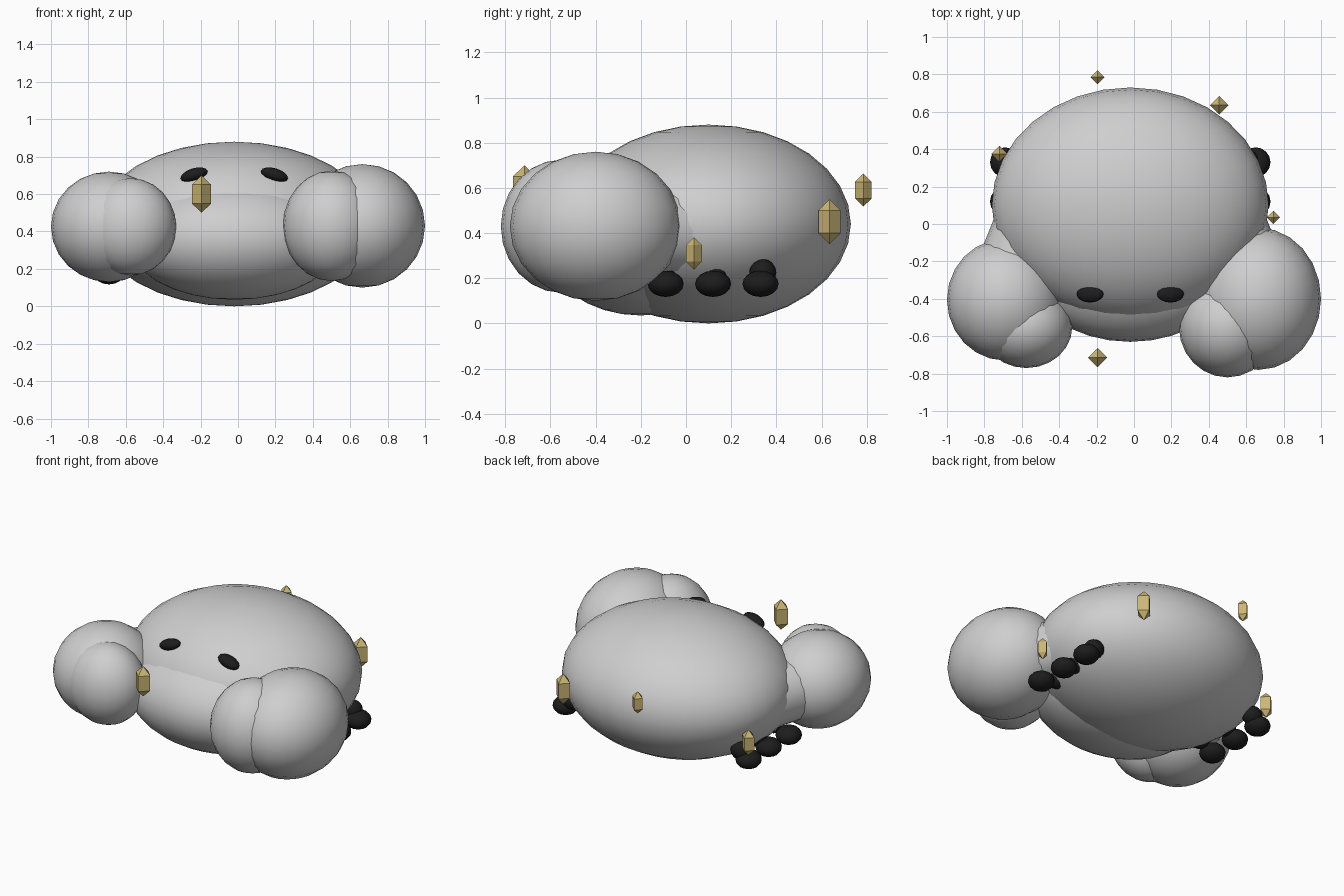
import bpy
import math
from mathutils import Vector

cube = bpy.data.objects.get("Cube")
if cube:
    bpy.data.objects.remove(cube, do_unlink=True)

MID = -0.02  # x of the body's mirror plane


def material(name, color, roughness=0.6):
    mat = bpy.data.materials.new(name)
    mat.use_nodes = True
    mat.diffuse_color = (*color, 1)
    bsdf = mat.node_tree.nodes["Principled BSDF"]
    bsdf.inputs["Base Color"].default_value = (*color, 1)
    bsdf.inputs["Roughness"].default_value = roughness
    return mat


shell = material("pale grey", (0.62, 0.62, 0.62))
black = material("black", (0.012, 0.012, 0.012))
gold = material("gold", (0.6, 0.47, 0.18))


def finish(name, mat, smooth=True):
    obj = bpy.context.object
    obj.name = obj.data.name = name
    obj.data.materials.append(mat)
    if smooth:
        bpy.ops.object.shade_smooth_by_angle(angle=math.radians(60))
    return obj


def ellipsoid(name, center, radii, mat, segments=24, rotation=(0, 0, 0)):
    bpy.ops.mesh.primitive_uv_sphere_add(
        segments=segments, ring_count=segments // 2, radius=1,
        location=center, rotation=rotation)
    bpy.context.object.scale = radii
    return finish(name, mat)


def limb(name, start, end, radius, mat):
    start, end = Vector(start), Vector(end)
    axis = end - start
    bpy.ops.mesh.primitive_cylinder_add(
        vertices=16, radius=radius, depth=axis.length,
        location=(start + end) / 2,
        rotation=axis.to_track_quat("Z", "Y").to_euler())
    return finish(name, mat)


def diamond(name, center, width, height):
    bpy.ops.mesh.primitive_uv_sphere_add(
        segments=4, ring_count=2, radius=1, location=center)
    bpy.context.object.scale = (width, width, height)
    return finish(name, gold, smooth=False)


# Body and lower jaw
ellipsoid("body", (MID, 0.1, 0.44), (0.74, 0.63, 0.44), shell, 32)
ellipsoid("jaw", (MID, -0.2, 0.36), (0.58, 0.43, 0.325), shell, 32)

# Claws: the left one is larger
ellipsoid("left_claw", (0.665, -0.4, 0.43), (0.335, 0.38, 0.33), shell)
ellipsoid("left_pincer", (0.5, -0.55, 0.43), (0.26, 0.27, 0.295), shell)
ellipsoid("right_claw", (-0.69, -0.405, 0.425), (0.31, 0.325, 0.295), shell)
ellipsoid("right_pincer", (-0.575, -0.55, 0.425), (0.245, 0.22, 0.26), shell)

# Parts repeated on both sides
for side, s in (("left", 1), ("right", -1)):
    limb(side + "_arm", (MID + s * 0.53, 0, 0.41),
         (MID + s * 0.69, -0.4, 0.43), 0.195, shell)
    ellipsoid(side + "_eye", (MID + s * 0.215, -0.375, 0.703),
              (0.075, 0.045, 0.035), black, 16, (0, s * 0.3, 0))
    for i, y in enumerate((-0.09, 0.12, 0.33)):
        ellipsoid(f"{side}_foot_{i + 1}", (MID + s * 0.67, y, 0.175),
                  (0.08, 0.08, 0.058), black, 16)
        ellipsoid(f"{side}_leg_{i + 1}", (MID + s * (0.56 + 0.03 * i), y + 0.01, 0.225),
                  (0.065, 0.06, 0.06), black, 16)

# Floating diamonds
diamond("front_diamond", (-0.195, -0.715, 0.6), 0.06, 0.1)
diamond("back_diamond", (-0.195, 0.785, 0.59), 0.043, 0.073)
diamond("back_left_diamond", (0.455, 0.635, 0.45), 0.057, 0.1)
diamond("right_diamond", (-0.72, 0.375, 0.31), 0.05, 0.085)
diamond("left_diamond", (0.745, 0.035, 0.31), 0.041, 0.072)
